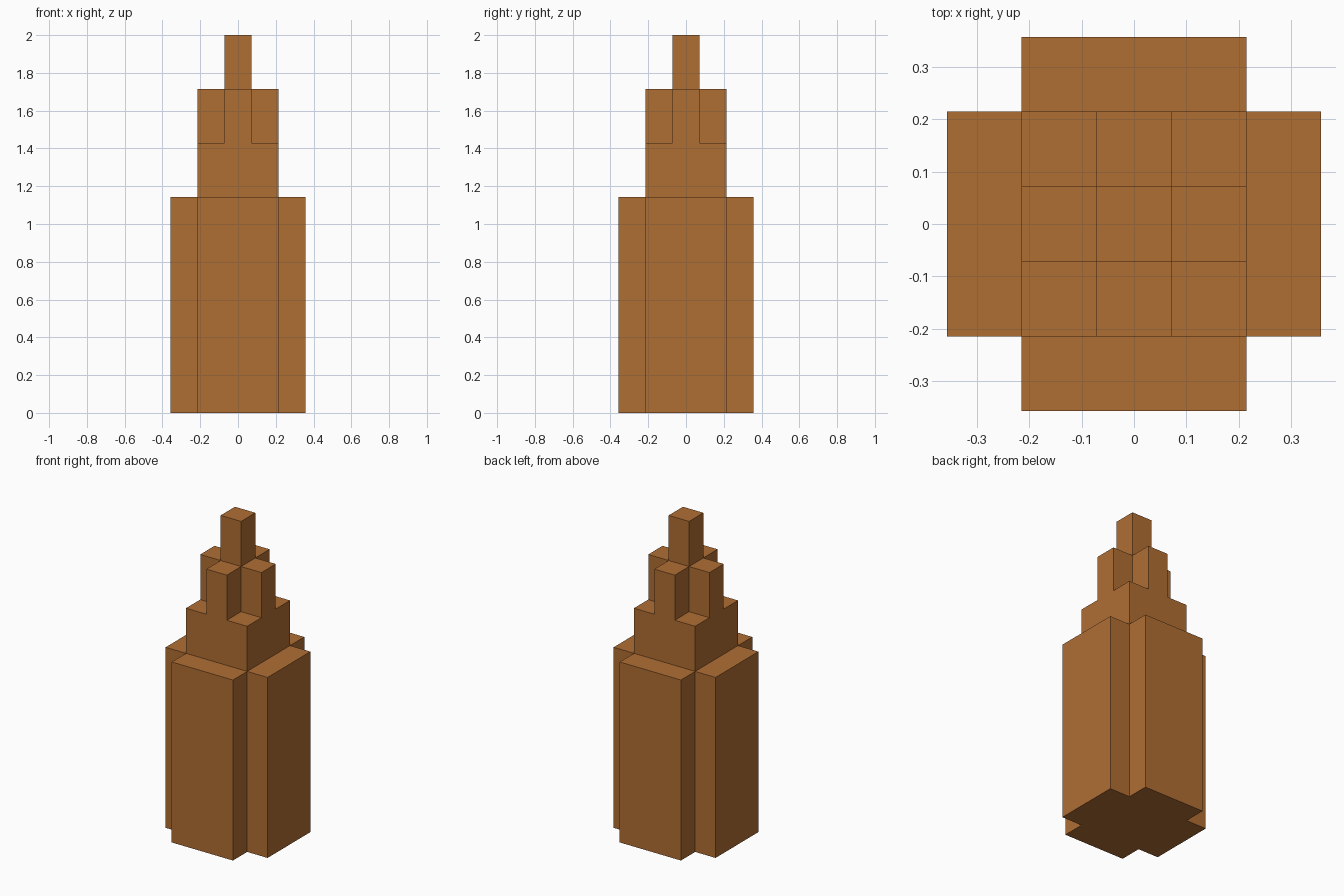
import bpy
import bmesh

if "Cube" in bpy.data.objects:
    bpy.data.objects.remove(bpy.data.objects["Cube"], do_unlink=True)

U = 1 / 7  # building module: the tower is 14 modules tall

# Single warm brown colour
brown = bpy.data.materials.new("warm_brown")
brown.use_nodes = True
colour = (0.434, 0.156, 0.034, 1.0)
brown.diffuse_color = colour
brown.node_tree.nodes["Principled BSDF"].inputs["Base Color"].default_value = colour


def square(h):
    return [(-h, -h), (h, -h), (h, h), (-h, h)]


def cross(arm, half):
    """Plus-shaped outline: arms reach `arm`, each is 2 * `half` wide."""
    corner = [(arm, -half), (arm, half), (half, half), ]
    points = []
    for _ in range(4):
        points += corner
        corner = [(-y, x) for x, y in corner]  # quarter turn
    return points


def prism(name, outline, bottom, top):
    """Extrude an outline (in modules) between two heights."""
    bm = bmesh.new()
    base = bm.faces.new([bm.verts.new((x * U, y * U, bottom * U)) for x, y in outline])
    ext = bmesh.ops.extrude_face_region(bm, geom=[base], use_keep_orig=True)
    moved = [g for g in ext["geom"] if isinstance(g, bmesh.types.BMVert)]
    bmesh.ops.translate(bm, verts=moved, vec=(0, 0, (top - bottom) * U))
    bmesh.ops.recalc_face_normals(bm, faces=bm.faces)
    mesh = bpy.data.meshes.new(name)
    bm.to_mesh(mesh)
    bm.free()
    mesh.materials.append(brown)
    obj = bpy.data.objects.new(name, mesh)
    bpy.context.collection.objects.link(obj)
    return obj


# Stacked tiers, from the ground up
prism("main_block", cross(2.5, 1.5), 0, 8)
prism("shoulder_block", square(1.5), 8, 10)
prism("crown_block", cross(1.5, 0.5), 10, 12)
prism("spire", square(0.5), 12, 14)
